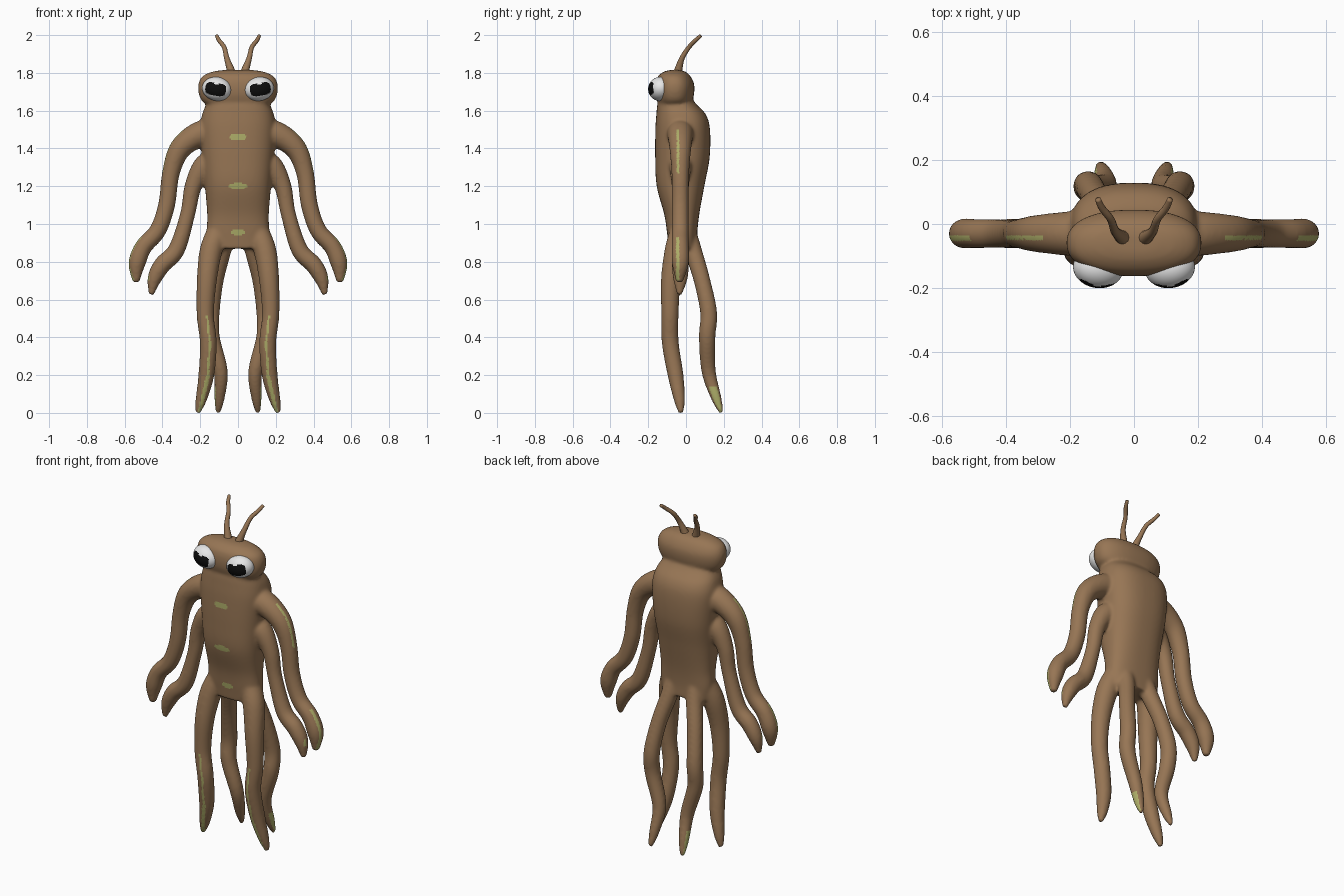
import bpy, bmesh, math
from mathutils import Vector

if "Cube" in bpy.data.objects:
    bpy.data.objects.remove(bpy.data.objects["Cube"])


def material(name, rgb):
    m = bpy.data.materials.new(name)
    m.use_nodes = True
    m.diffuse_color = (*rgb, 1)
    bsdf = m.node_tree.nodes["Principled BSDF"]
    bsdf.inputs["Base Color"].default_value = (*rgb, 1)
    bsdf.inputs["Roughness"].default_value = 0.7
    return m


BROWN = material("bark brown", (0.31, 0.18, 0.09))
GREEN = material("moss green", (0.42, 0.42, 0.14))
WHITE = material("eye white", (0.8, 0.8, 0.8))
BLACK = material("pupil black", (0.004, 0.004, 0.004))


def spline(stations, steps=6):
    """Catmull-Rom samples through the stations."""
    p = [Vector(s) for s in stations]
    p = [2 * p[0] - p[1]] + p + [2 * p[-1] - p[-2]]
    out = []
    for a, b, c, d in zip(p, p[1:], p[2:], p[3:]):
        for i in range(steps):
            t = i / steps
            out.append(b + (c - a) * (t / 2) + (2 * a - 5 * b + 4 * c - d) * (t * t / 2)
                       + (3 * b - a - 3 * c + d) * (t ** 3 / 2))
    return out + [p[-2]]


def loft(bm, stations, upright=False, power=2.0, sides=24, side=1):
    """Closed skin over stations of x, y, z, half width, half depth."""
    pts = spline(stations)
    rings = []
    for i, s in enumerate(pts):
        tangent = Vector((0, 0, 1))
        if not upright:
            tangent = (pts[min(i + 1, len(pts) - 1)] - pts[max(i - 1, 0)])
            tangent = Vector(tangent[:3]).normalized()
        u = Vector((0, 1, 0)).cross(tangent).normalized()
        v = tangent.cross(u)
        ring = []
        for k in range(sides):
            a = math.tau * k / sides
            c, n = math.cos(a), math.sin(a)
            c = math.copysign(abs(c) ** (2 / power), c) * max(s[3], 0.003)
            n = math.copysign(abs(n) ** (2 / power), n) * max(s[4], 0.003)
            q = Vector(s[:3]) + u * c + v * n
            ring.append(bm.verts.new((q.x * side, q.y, q.z)))
        rings.append(ring)
    faces = [bm.faces.new(rings[0]), bm.faces.new(rings[-1])]
    for a, b in zip(rings, rings[1:]):
        for k in range(sides):
            j = (k + 1) % sides
            faces.append(bm.faces.new((a[k], a[j], b[j], b[k])))
    bmesh.ops.recalc_face_normals(bm, faces=faces)


def finish(name, bm, materials):
    mesh = bpy.data.meshes.new(name)
    bm.to_mesh(mesh)
    bm.free()
    for m in materials:
        mesh.materials.append(m)
    mesh.polygons.foreach_set("use_smooth", [True] * len(mesh.polygons))
    obj = bpy.data.objects.new(name, mesh)
    bpy.context.collection.objects.link(obj)
    return obj


def tube(points):
    """Round limb stations from x, y, z, radius."""
    return [(x, y, z, r, r) for x, y, z, r in points]


# Torso rows: z, half width, front y, back y
torso = [(0.87, 0.15, -0.09, 0.06), (0.95, 0.165, -0.1, 0.06), (1.05, 0.163, -0.115, 0.07),
         (1.2, 0.175, -0.155, 0.097), (1.35, 0.19, -0.163, 0.125), (1.5, 0.2, -0.162, 0.127),
         (1.58, 0.19, -0.157, 0.105), (1.64, 0.165, -0.15, 0.05), (1.7, 0.14, -0.13, 0.01)]
head = [(1.61, 0.12, -0.13, 0.0), (1.645, 0.185, -0.15, 0.03), (1.69, 0.208, -0.162, 0.043),
        (1.74, 0.21, -0.162, 0.043), (1.78, 0.19, -0.15, 0.025), (1.805, 0.14, -0.12, 0.0),
        (1.815, 0.08, -0.09, -0.03)]

upper_arm = [(0.1, -0.03, 1.48, 0.075), (0.2, -0.03, 1.475, 0.07), (0.305, -0.03, 1.4, 0.058),
             (0.355, -0.03, 1.27, 0.047), (0.378, -0.03, 1.1, 0.045), (0.425, -0.03, 0.965, 0.045),
             (0.5, -0.03, 0.88, 0.046), (0.535, -0.03, 0.79, 0.045), (0.54, -0.035, 0.69, 0.018)]
lower_arm = [(0.1, -0.03, 1.33, 0.06), (0.175, -0.03, 1.31, 0.06), (0.237, -0.03, 1.2, 0.046),
             (0.267, -0.03, 1.05, 0.04), (0.325, -0.03, 0.865, 0.045), (0.4, -0.03, 0.785, 0.046),
             (0.442, -0.03, 0.71, 0.038), (0.46, -0.035, 0.625, 0.014)]
front_leg = [(0.11, -0.03, 0.95, 0.06), (0.145, -0.055, 0.85, 0.06), (0.165, -0.08, 0.7, 0.053),
             (0.173, -0.085, 0.52, 0.046), (0.157, -0.083, 0.37, 0.045), (0.168, -0.055, 0.2, 0.042),
             (0.195, -0.035, 0.07, 0.03), (0.213, -0.027, 0.0, 0.014)]
back_leg = [(0.07, 0.01, 0.94, 0.05), (0.085, 0.04, 0.85, 0.047), (0.12, 0.085, 0.7, 0.044),
            (0.142, 0.12, 0.53, 0.045), (0.14, 0.112, 0.4, 0.044), (0.092, 0.12, 0.22, 0.038),
            (0.098, 0.16, 0.08, 0.028), (0.106, 0.188, 0.0, 0.013)]

# Body: parts merged into one soft skin
bm = bmesh.new()
for rows, power in ((torso, 2.5), (head, 2.3)):
    loft(bm, [(0, (f + b) / 2, z, w, (b - f) / 2) for z, w, f, b in rows],
         upright=True, power=power, sides=48)
for s in (1, -1):
    for limb in (upper_arm, lower_arm, front_leg, back_leg):
        loft(bm, tube(limb), side=s)
body = finish("body", bm, [BROWN, GREEN])
remesh = body.modifiers.new("merge", "REMESH")
remesh.mode = "VOXEL"
remesh.voxel_size = 0.008
soft = body.modifiers.new("soften", "SMOOTH")
soft.factor = 0.5
soft.iterations = 12
depsgraph = bpy.context.evaluated_depsgraph_get()
skin = bpy.data.meshes.new_from_object(body.evaluated_get(depsgraph))
body.modifiers.clear()
body.data = skin
skin.materials.clear()
for m in (BROWN, GREEN):
    skin.materials.append(m)


def leg_x(z):
    """Centre of the front leg at a height."""
    for a, b in zip(front_leg, front_leg[1:]):
        if b[2] <= z <= a[2]:
            return a[0] + (b[0] - a[0]) * (a[2] - z) / (a[2] - b[2])
    return front_leg[-1][0]


def is_green(c, n):
    x, y, z = abs(c.x), c.y, c.z
    out = n.x if c.x > 0 else -n.x
    # belly bars
    for level, half in ((1.46, 0.048), (1.2, 0.05), (0.957, 0.036)):
        if n.y < -0.3 and (x / half) ** 2 + ((z - level) / 0.017) ** 2 < 1:
            return True
    # outer arm stripes
    if x > 0.25 and out > 0.2:
        if 1.27 < z < 1.5 and x > 0.28:
            return abs(y + 0.043) < 0.005
        if 0.7 < z < 0.93 and x > 0.47:
            return abs(y + 0.043) < 0.01
    # shin stripes on the front legs
    if z < 0.52 and n.y < -0.3 and y < 0.02:
        return abs(x - leg_x(z) + 0.008) < (0.006 if z > 0.2 else 0.01)
    # outer toes of the back legs
    return z < 0.14 and y > 0.1 and out > 0.75


for f in skin.polygons:
    f.use_smooth = True
    f.material_index = int(is_green(f.center, f.normal))

# Antennae
antenna = [(0.032, -0.045, 1.79, 0.026), (0.042, -0.038, 1.825, 0.02), (0.06, -0.02, 1.88, 0.014),
           (0.073, 0.015, 1.935, 0.012), (0.1, 0.05, 1.972, 0.011), (0.113, 0.078, 1.997, 0.009)]
for s, label in ((1, "left"), (-1, "right")):
    bm = bmesh.new()
    loft(bm, tube(antenna), sides=12, side=s)
    finish(label + "_antenna", bm, [BROWN])

    # Eyes with pupils picked out on the front
    bm = bmesh.new()
    bmesh.ops.create_uvsphere(bm, u_segments=72, v_segments=48, radius=1)
    for f in bm.faces:
        c = f.calc_center_median()
        wide = (c.x / 0.68) ** 4 + ((c.z + 0.02) / 0.53) ** 4 < 1
        notch = c.z > 0.38 and abs(c.x) < 0.15
        f.material_index = int(c.y < 0 and wide and not notch)
    eye = finish(label + "_eye", bm, [WHITE, BLACK])
    eye.scale = (0.079, 0.062, 0.063)
    eye.location = (s * 0.112, -0.138, 1.715)
    eye.rotation_euler = (0, -s * math.radians(10), s * math.radians(8))
